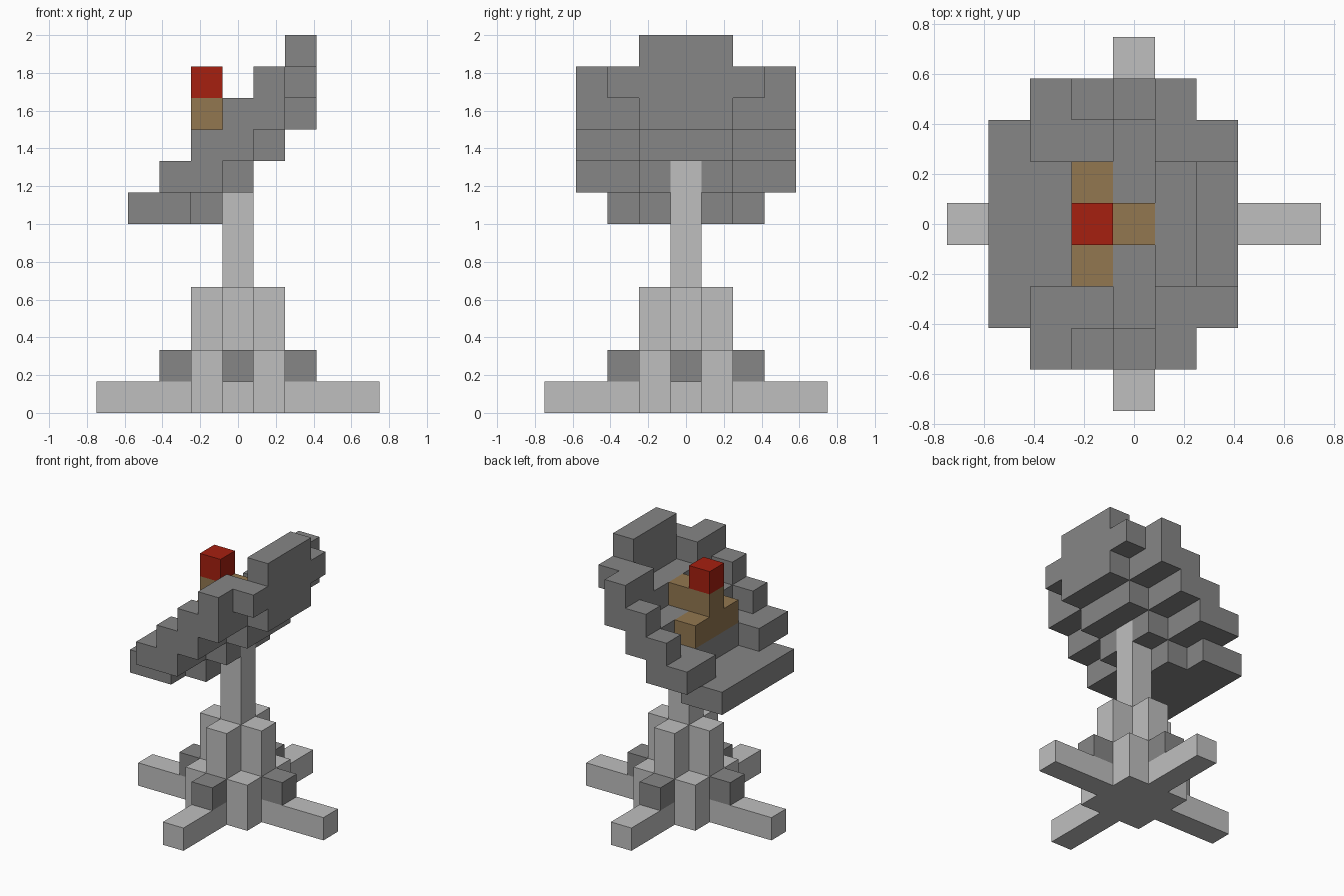
import bpy, bmesh, math
from mathutils import Vector

default = bpy.data.objects.get("Cube")
if default:
    bpy.data.objects.remove(default, do_unlink=True)

UNIT = 1 / 6  # edge of one block


def material(name, rgb):
    mat = bpy.data.materials.new(name)
    mat.use_nodes = True
    colour = (*rgb, 1)
    mat.diffuse_color = colour
    mat.node_tree.nodes["Principled BSDF"].inputs["Base Color"].default_value = colour
    return mat


LIGHT = material("light grey", (0.52, 0.52, 0.52))
DARK = material("dark grey", (0.24, 0.24, 0.24))
TAN = material("tan", (0.29, 0.185, 0.08))
RED = material("red", (0.38, 0.014, 0.005))


def box(x, y, z):
    """Block cells in inclusive ranges; x and y count from the centre, z from the ground."""
    return {(i, j, k) for i in range(x[0], x[1] + 1)
            for j in range(y[0], y[1] + 1) for k in range(z[0], z[1] + 1)}


def mirror_y(cells):
    return cells | {(i, -j, k) for i, j, k in cells}


def four_way(cells):
    """Repeat cells around the upright axis in quarter turns."""
    result = set(cells)
    for _ in range(3):
        cells = {(-j, i, k) for i, j, k in cells}
        result |= cells
    return result


def block_part(name, cells, mat):
    """Closed skin around the cells, with flat regions merged."""
    bm = bmesh.new()
    for cell in cells:
        centre = Vector(cell) + Vector((0, 0, 0.5))
        for axis in range(3):
            for sign in (-1, 1):
                n = Vector((0, 0, 0))
                n[axis] = sign
                if tuple(int(a + b) for a, b in zip(cell, n)) in cells:
                    continue
                u = Vector((n.y, n.z, n.x))
                v = n.cross(u)
                corners = [(-1, -1), (1, -1), (1, 1), (-1, 1)]
                bm.faces.new([bm.verts.new((centre + (n + u * a + v * b) / 2) * UNIT)
                              for a, b in corners])
    bmesh.ops.remove_doubles(bm, verts=bm.verts[:], dist=0.001)
    bmesh.ops.dissolve_limit(bm, angle_limit=math.radians(1),
                             verts=bm.verts[:], edges=bm.edges[:])
    mesh = bpy.data.meshes.new(name)
    bm.to_mesh(mesh)
    bm.free()
    mesh.materials.append(mat)
    bpy.context.collection.objects.link(bpy.data.objects.new(name, mesh))


# Stand: crossed feet, corner supports and stepped collar around the mast
feet = four_way(box((1, 4), (0, 0), (0, 0)))
supports = four_way(box((1, 1), (1, 1), (0, 1)))
collar = four_way(box((1, 1), (0, 0), (0, 3)))
mast = box((0, 0), (0, 0), (0, 7))
block_part("stand", feet | supports | collar | mast, LIGHT)

# Dark blocks resting on each foot
block_part("foot_blocks", four_way(box((2, 2), (0, 0), (1, 1))), DARK)

# Tilted dish: middle band, then the side bands, one step per layer
middle = [((-3, -1), 6), ((-1, 0), 7), ((0, 1), 8), ((1, 2), 9), ((2, 2), 10), ((2, 2), 11)]
side = [((-3, -2), 6), ((-2, -1), 7), ((0, 0), 8), ((1, 1), 9), ((1, 2), 10)]
rim = [((-2, -1), 7), ((-1, 0), 8), ((0, 1), 9), ((1, 1), 10)]
dish = set()
for band, y in ((middle, (0, 1)), (side, (2, 2)), (rim, (3, 3))):
    for x, layer in band:
        dish |= box(x, y, (layer, layer))
block_part("dish", mirror_y(dish) - mast, DARK)

# Receiver in the bowl and its red tip
block_part("receiver", box((-1, -1), (-1, 1), (8, 8)) | box((-1, 0), (0, 0), (9, 9)), TAN)
block_part("receiver_tip", box((-1, -1), (0, 0), (10, 10)), RED)
